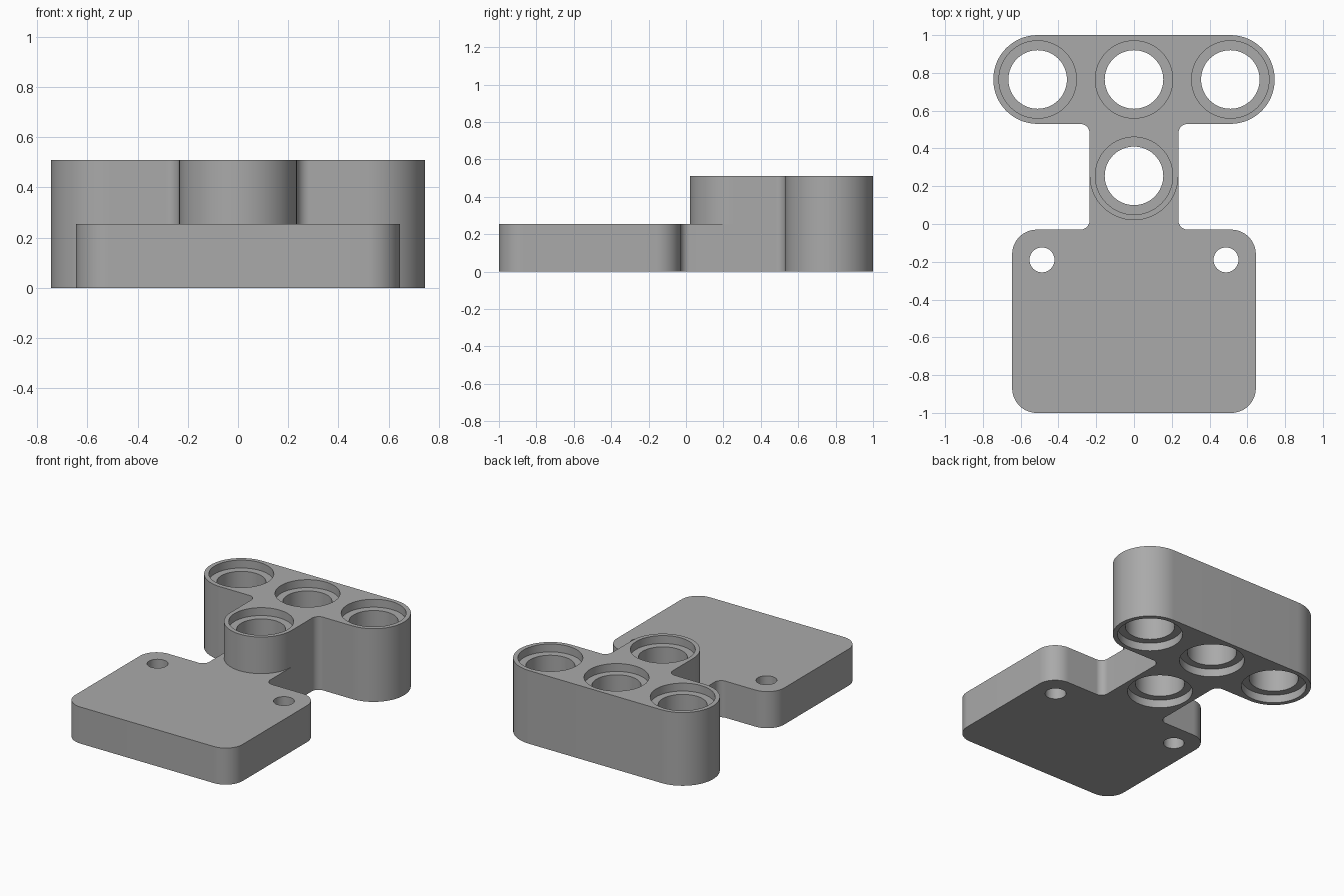
import bpy, bmesh, math
from mathutils import Vector

if "Cube" in bpy.data.objects:
    bpy.data.objects.remove(bpy.data.objects["Cube"])

PITCH, R, TOP, STEP = 0.51, 0.235, 0.51, 0.255
ROW_Y, BOSS_Y = 0.765, 0.255

grey = bpy.data.materials.new("grey plastic")
grey.use_nodes = True
colour = (0.40, 0.40, 0.40, 1)
grey.diffuse_color = colour
grey.node_tree.nodes["Principled BSDF"].inputs["Base Color"].default_value = colour


def make_object(name, bm):
    bmesh.ops.recalc_face_normals(bm, faces=bm.faces)
    mesh = bpy.data.meshes.new(name)
    bm.to_mesh(mesh)
    bm.free()
    mesh.materials.append(grey)
    obj = bpy.data.objects.new(name, mesh)
    bpy.context.collection.objects.link(obj)
    return obj


def rounded(corners, steps=16):
    """Replace each (x, y, radius) corner by a tangent arc."""
    points = []
    for i, (x, y, r) in enumerate(corners):
        p = Vector((x, y))
        if r == 0:
            points.append(p)
            continue
        a = (Vector(corners[i - 1][:2]) - p).normalized()
        b = (Vector(corners[(i + 1) % len(corners)][:2]) - p).normalized()
        centre = p + (a + b) * r          # all corners are square
        for k in range(steps + 1):
            t = k / steps * math.pi / 2
            points.append(centre - b * r * math.cos(t) - a * r * math.sin(t))
    clean = [p for i, p in enumerate(points) if (p - points[i - 1]).length > 1e-5]
    return clean


def prism(name, points, z0, z1):
    bm = bmesh.new()
    face = bm.faces.new([bm.verts.new((x, y, z0)) for x, y in points])
    up = bmesh.ops.extrude_face_region(bm, geom=[face])["geom"]
    bmesh.ops.translate(bm, vec=(0, 0, z1 - z0),
                        verts=[v for v in up if isinstance(v, bmesh.types.BMVert)])
    return make_object(name, bm)


def lathe(name, x, y, profile, sides=64):
    """Closed solid of revolution from (radius, z) pairs."""
    bm = bmesh.new()
    angles = [2 * math.pi * k / sides for k in range(sides)]
    rings = [[bm.verts.new((x + r * math.cos(t), y + r * math.sin(t), z))
              for t in angles] for r, z in profile]
    for low, high in zip(rings, rings[1:]):
        for k in range(sides):
            n = (k + 1) % sides
            bm.faces.new((low[k], low[n], high[n], high[k]))
    bm.faces.new(rings[0])
    bm.faces.new(rings[-1])
    return make_object(name, bm)


def cut(target, cutter):
    cutter.hide_render = True
    mod = target.modifiers.new("cut", "BOOLEAN")
    mod.operation, mod.solver, mod.object = "DIFFERENCE", "EXACT", cutter
    bpy.context.view_layer.objects.active = target
    bpy.ops.object.modifier_apply(modifier=mod.name)
    bpy.data.objects.remove(cutter)


# Whole outline: rounded plate, narrow stem and round-ended crossbar
half = [(0.645, -1, 0.13), (0.645, -0.03, 0.13), (R, -0.03, 0.05),
        (R, ROW_Y - R, 0.05), (PITCH + R, ROW_Y - R, R - 1e-4),
        (PITCH + R, 1, R - 1e-4)]
outline = half + [(-x, y, r) for x, y, r in reversed(half)]
bracket = prism("bracket", rounded(outline), 0, TOP)

# Lower the plate, leaving the round boss at full height
boss_r = R - 0.0005
arc = [(-boss_r * math.cos(math.pi * k / 48), BOSS_Y - boss_r * math.sin(math.pi * k / 48))
       for k in range(49)]
cut(bracket, prism("step_cutter",
                   [(-1, BOSS_Y)] + arc + [(1, BOSS_Y), (1, -1.2), (-1, -1.2)], STEP, 1))

# Pin holes, counterbored at both ends
bore, rim, depth = 0.155, 0.205, 0.055
pin = [(rim, -0.1), (rim, depth), (bore, depth),
       (bore, TOP - depth), (rim, TOP - depth), (rim, TOP + 0.1)]
for x, y in [(-PITCH, ROW_Y), (0, ROW_Y), (PITCH, ROW_Y), (0, BOSS_Y)]:
    cut(bracket, lathe("pin_hole_cutter", x, y, pin))

# Screw holes in the plate
for side in (-1, 1):
    cut(bracket, lathe("screw_hole_cutter", side * 0.487, -0.19,
                       [(0.066, -0.1), (0.066, 0.4)], 40))

bpy.ops.object.select_all(action="DESELECT")
bracket.select_set(True)
bpy.context.view_layer.objects.active = bracket
bpy.ops.object.shade_smooth_by_angle(angle=math.radians(30))
